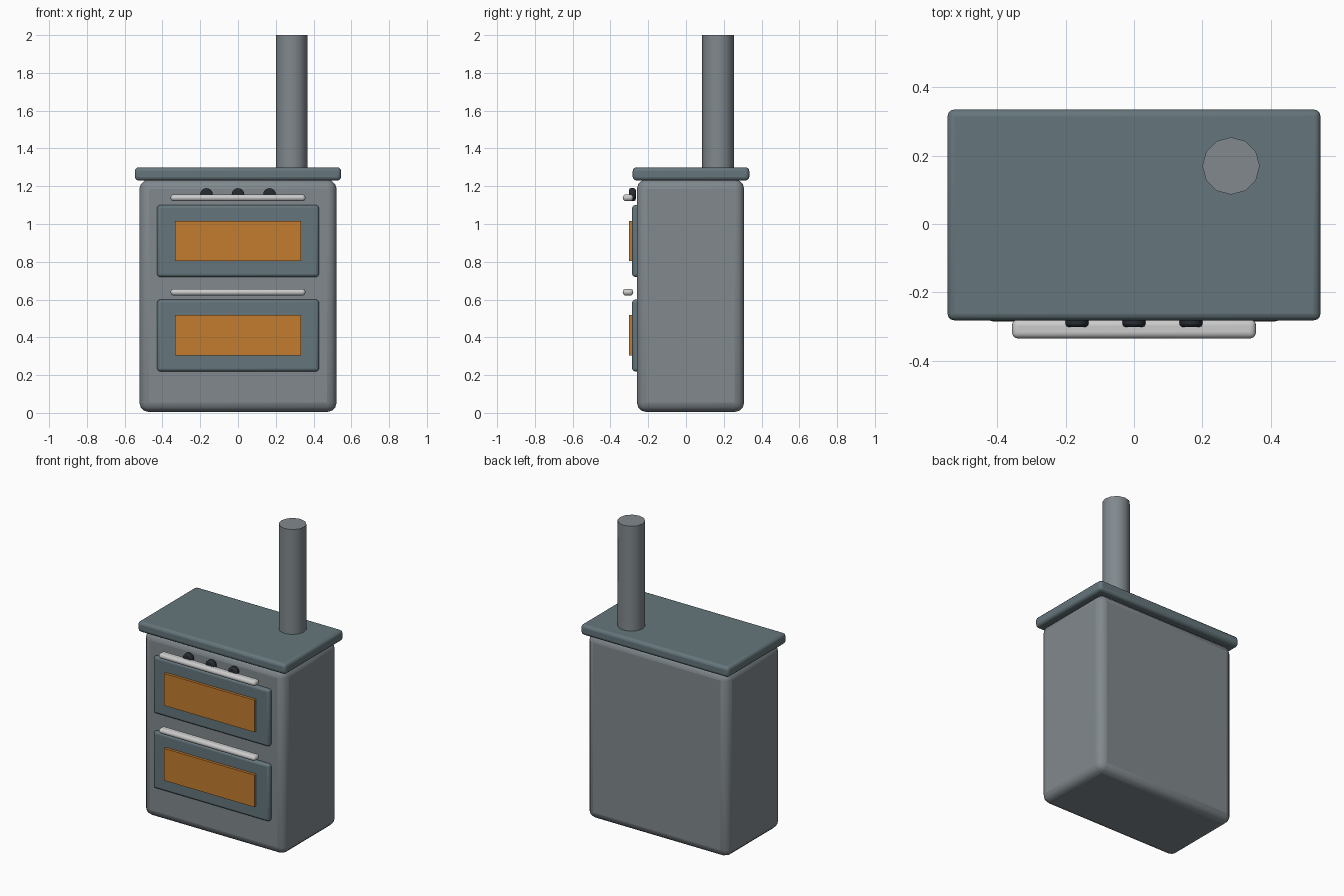
import bpy, math

if "Cube" in bpy.data.objects:
    bpy.data.objects.remove(bpy.data.objects["Cube"])


def material(name, color):
    m = bpy.data.materials.new(name)
    m.diffuse_color = (*color, 1)
    m.use_nodes = True
    m.node_tree.nodes["Principled BSDF"].inputs["Base Color"].default_value = m.diffuse_color
    return m


slate = material("slate", (0.13, 0.18, 0.20))
steel = material("steel", (0.22, 0.25, 0.27))
amber = material("amber", (0.55, 0.20, 0.03))
black = material("black", (0.02, 0.025, 0.03))
silver = material("silver", (0.55, 0.55, 0.55))


def finish(ob, name, mat, bevel, segments):
    ob.name = name
    ob.data.materials.append(mat)
    if bevel:
        mod = ob.modifiers.new("bevel", 'BEVEL')
        mod.width = bevel
        mod.segments = segments
        mod.limit_method = 'ANGLE'
        mod.angle_limit = math.radians(50)
    return ob


def box(name, x, y, z, mat, bevel=0, segments=3):
    """Box from (min, max) ranges, with rounded edges."""
    spans = (x, y, z)
    bpy.ops.mesh.primitive_cube_add(size=1, location=[(a + b) / 2 for a, b in spans])
    ob = bpy.context.object
    ob.scale = [b - a for a, b in spans]
    bpy.ops.object.transform_apply(location=False, rotation=False, scale=True)
    if bevel:
        bpy.ops.object.shade_smooth_by_angle(angle=math.radians(40))
    return finish(ob, name, mat, bevel, segments)


def cylinder(name, loc, r, depth, sides, mat, rot=(0, 0, 0), bevel=0):
    bpy.ops.mesh.primitive_cylinder_add(vertices=sides, radius=r, depth=depth,
                                        location=loc, rotation=rot)
    ob = bpy.context.object
    bpy.ops.object.shade_smooth_by_angle(angle=math.radians(40))
    return finish(ob, name, mat, bevel, 2)


# Body, cooktop and chimney
box("stove_body", (-0.522, 0.522), (-0.26, 0.308), (0.005, 1.235), steel, 0.05)
box("top_slab", (-0.546, 0.546), (-0.282, 0.335), (1.23, 1.3), slate, 0.02)
cylinder("chimney_pipe", (0.284, 0.17, 1.645), 0.084, 0.71, 12, steel)

# Two oven doors, each with a glowing window and a handle bar above
for label, z in (("upper", 0.72), ("lower", 0.22)):
    box(label + "_door", (-0.428, 0.428), (-0.285, -0.235), (z, z + 0.38), slate, 0.015)
    box(label + "_window", (-0.333, 0.333), (-0.303, -0.265), (z + 0.083, z + 0.297), amber)
    box(label + "_handle", (-0.357, 0.357), (-0.335, -0.279), (z + 0.401, z + 0.437),
        silver, 0.0175, 4)

# Control knobs
for i, x in enumerate((-0.167, 0, 0.167)):
    cylinder(f"knob_{i + 1}", (x, -0.284, 1.156), 0.034, 0.036, 12, black,
             (math.pi / 2, 0, 0), 0.01)
